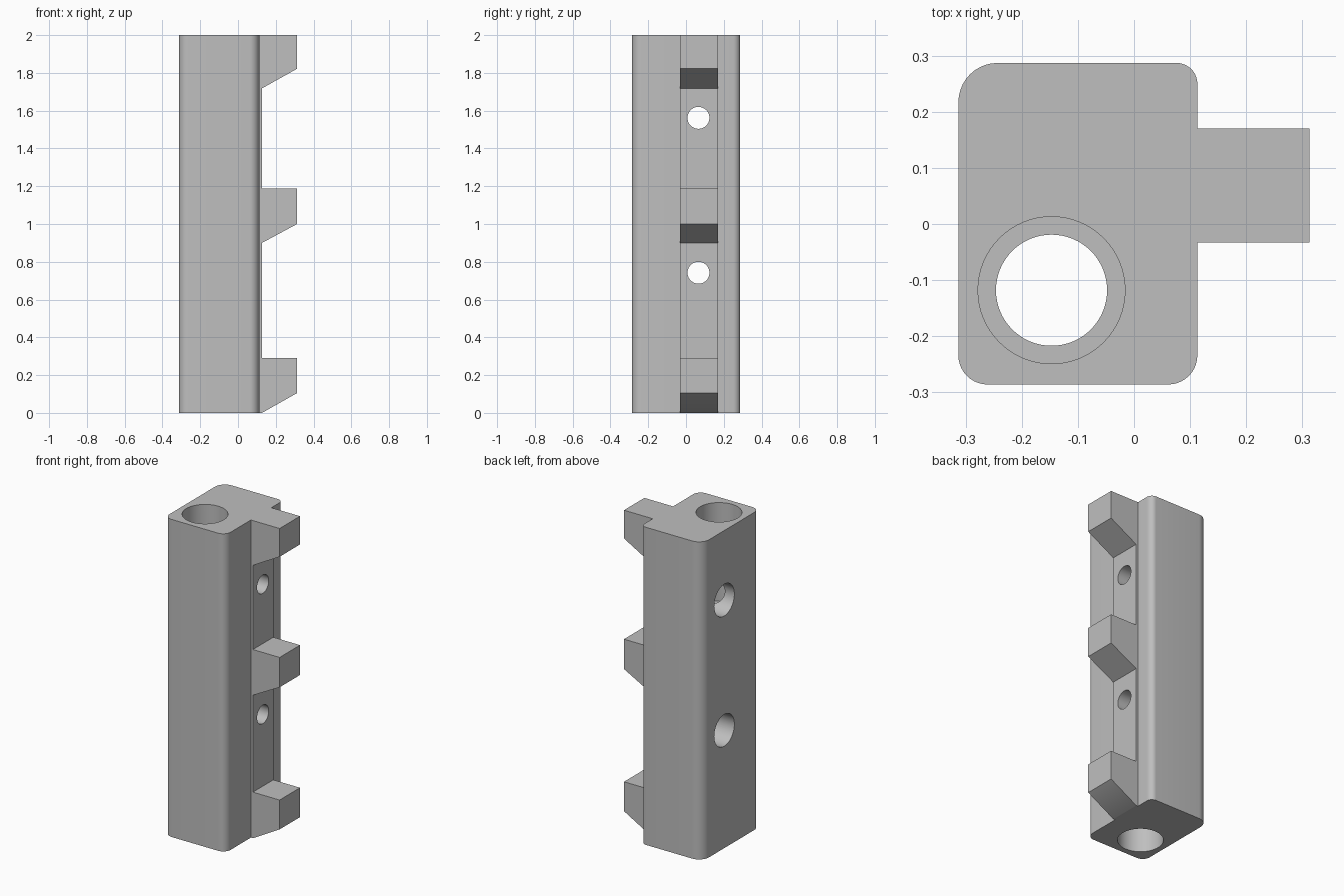
import bpy
import bmesh
from math import cos, sin, pi, radians
from mathutils import Matrix, Vector

cube = bpy.data.objects.get("Cube")
if cube:
    bpy.data.objects.remove(cube, do_unlink=True)

grey = bpy.data.materials.new("light_grey")
grey.use_nodes = True
colour = (0.52, 0.52, 0.52, 1)
grey.diffuse_color = colour
grey.node_tree.nodes["Principled BSDF"].inputs["Base Color"].default_value = colour


def finish(name, bm):
    bmesh.ops.recalc_face_normals(bm, faces=bm.faces)
    mesh = bpy.data.meshes.new(name)
    bm.to_mesh(mesh)
    bm.free()
    mesh.materials.append(grey)
    obj = bpy.data.objects.new(name, mesh)
    bpy.context.collection.objects.link(obj)
    return obj


def prism(name, points, sweep):
    """Extrude a closed outline of 3D points along a vector."""
    bm = bmesh.new()
    face = bm.faces.new([bm.verts.new(p) for p in points])
    geom = bmesh.ops.extrude_face_region(bm, geom=[face])["geom"]
    verts = [g for g in geom if isinstance(g, bmesh.types.BMVert)]
    bmesh.ops.translate(bm, vec=sweep, verts=verts)
    return finish(name, bm)


def cylinder(name, radius, start, end):
    start, end = Vector(start), Vector(end)
    turn = (end - start).to_track_quat('Z', 'Y').to_matrix().to_4x4()
    bm = bmesh.new()
    bmesh.ops.create_cone(bm, cap_ends=True, segments=64, radius1=radius, radius2=radius,
                          depth=(end - start).length,
                          matrix=Matrix.Translation((start + end) / 2) @ turn)
    return finish(name, bm)


def combine(target, tool, operation):
    mod = target.modifiers.new("combine", 'BOOLEAN')
    mod.operation, mod.solver, mod.object = operation, 'EXACT', tool
    bpy.context.view_layer.objects.active = target
    bpy.ops.object.modifier_apply(modifier=mod.name)
    bpy.data.objects.remove(tool, do_unlink=True)


# Rounded column
left, right, front, back = -0.313, 0.113, -0.286, 0.287
corners = [(right, back, 0.037), (left, back, 0.07), (left, front, 0.052), (right, front, 0.052)]
outline = []
for i, (x, y, r) in enumerate(corners):
    cx = x - r if x > 0 else x + r
    cy = y - r if y > 0 else y + r
    for k in range(11):
        a = (i + k / 10) * pi / 2
        outline.append((cx + r * cos(a), cy + r * sin(a), 0))
column = prism("column", outline, (0, 0, 2))

# Mounting strip with three hooks, each with a sloped underside
strip, tip = 0.127, 0.313
hooks = [(0, 0.105, 0.29), (0.9, 1.0, 1.188), (1.718, 1.822, 2)]
comb = [(0.05, 0)]
for low, slope_top, top in hooks:
    comb += [(strip, low), (tip, slope_top), (tip, top)]
    if top < 2:
        comb.append((strip, top))
comb.append((0.05, 2))
strip_part = prism("hook_strip", [(x, -0.033, z) for x, z in comb], (0, 0.203, 0))
combine(column, strip_part, 'UNION')

# Vertical bore, wider towards both ends
bx, by = -0.147, -0.118
for radius, z0, z1 in [(0.099, -0.1, 2.1), (0.131, -0.1, 0.62), (0.131, 1.38, 2.1)]:
    combine(column, cylinder("bore_cutter", radius, (bx, by, z0), (bx, by, z1)), 'DIFFERENCE')

# Counterbored screw holes
for z in (0.742, 1.562):
    for radius, x0, x1 in [(0.058, -0.5, 0.5), (0.1, -0.5, -0.05)]:
        combine(column, cylinder("screw_cutter", radius, (x0, 0.066, z), (x1, 0.066, z)), 'DIFFERENCE')

column.name = "hooked_column"
bpy.ops.object.select_all(action='DESELECT')
column.select_set(True)
bpy.context.view_layer.objects.active = column
bpy.ops.object.shade_smooth_by_angle(angle=radians(30))
